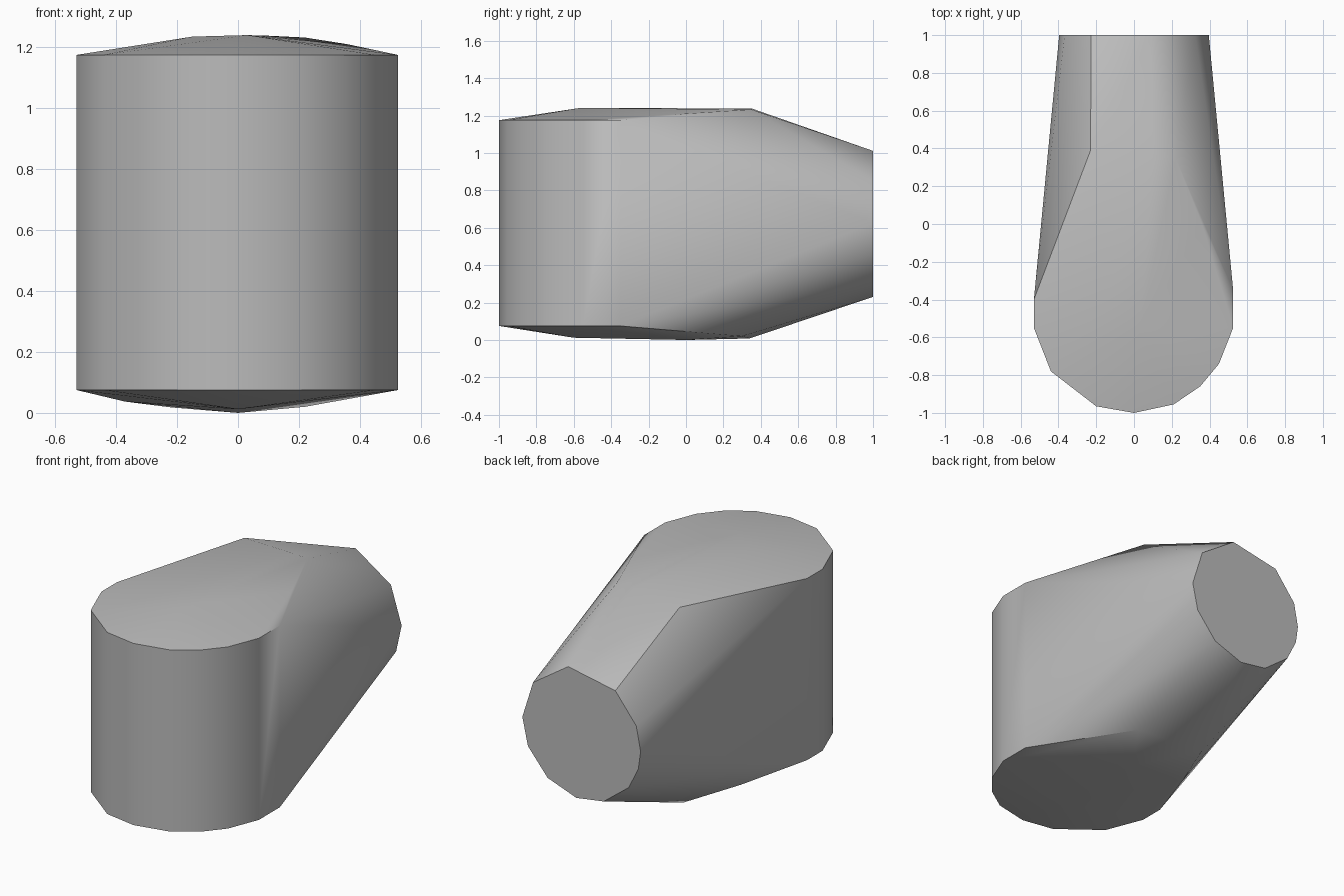
import bpy, bmesh
from math import sin, cos, radians

cube = bpy.data.objects.get("Cube")
if cube:
    bpy.data.objects.remove(cube, do_unlink=True)

# One plain grey
grey = bpy.data.materials.new("plain grey")
grey.use_nodes = True
colour = (0.5, 0.5, 0.5, 1)
grey.diffuse_color = colour
grey.node_tree.nodes["Principled BSDF"].inputs["Base Color"].default_value = colour

MID, HALF_WALL, RADIUS = 0.625, 0.55, 0.396

# Rounded front wall, the same outline at its upper and lower rim
outline = [(-0.53, -0.4), (-0.53, -0.55), (-0.44, -0.78), (-0.2, -0.965), (0, -1),
           (0.21, -0.955), (0.35, -0.86), (0.45, -0.74), (0.525, -0.55), (0.525, -0.35)]
points = [(x, y, MID + side * HALF_WALL) for x, y in outline for side in (-1, 1)]

# Round back end
angles = [0, 35, 77, 125, 158, 180, 196, 217, 248, 275, 305, 335]
points += [(RADIUS * cos(radians(a)), 1, MID + RADIUS * sin(radians(a))) for a in angles]

# Shallow crown on top and its counterpart below
points += [(-0.23, 0.39, 1.222), (0.22, 0.35, 1.232), (0.1, 0.35, 1.238),
           (-0.15, -0.4, 1.235), (0.03, -0.57, 1.24), (0.36, 0, 1.21)]
points += [(-0.22, 0.34, 0.018), (0.22, 0.3, 0.02), (0, 0.34, 0.008),
           (0, 0, 0), (0, -0.6, 0.012), (-0.37, 0, 0.037)]

# Wrap everything in one convex skin
bm = bmesh.new()
for p in points:
    bm.verts.new(p)
hull = bmesh.ops.convex_hull(bm, input=bm.verts)
loose = {g for g in hull["geom_interior"] + hull["geom_unused"]
         if isinstance(g, bmesh.types.BMVert)}
bmesh.ops.delete(bm, geom=list(loose), context="VERTS")
bmesh.ops.dissolve_limit(bm, angle_limit=radians(0.5), verts=bm.verts, edges=bm.edges)
bmesh.ops.recalc_face_normals(bm, faces=bm.faces)

mesh = bpy.data.meshes.new("tapered_body")
bm.to_mesh(mesh)
bm.free()
mesh.materials.append(grey)
body = bpy.data.objects.new("tapered_body", mesh)
bpy.context.collection.objects.link(body)

# Smooth sides, crisp rims
bpy.ops.object.select_all(action="DESELECT")
body.select_set(True)
bpy.context.view_layer.objects.active = body
bpy.ops.object.shade_smooth_by_angle(angle=radians(32))
